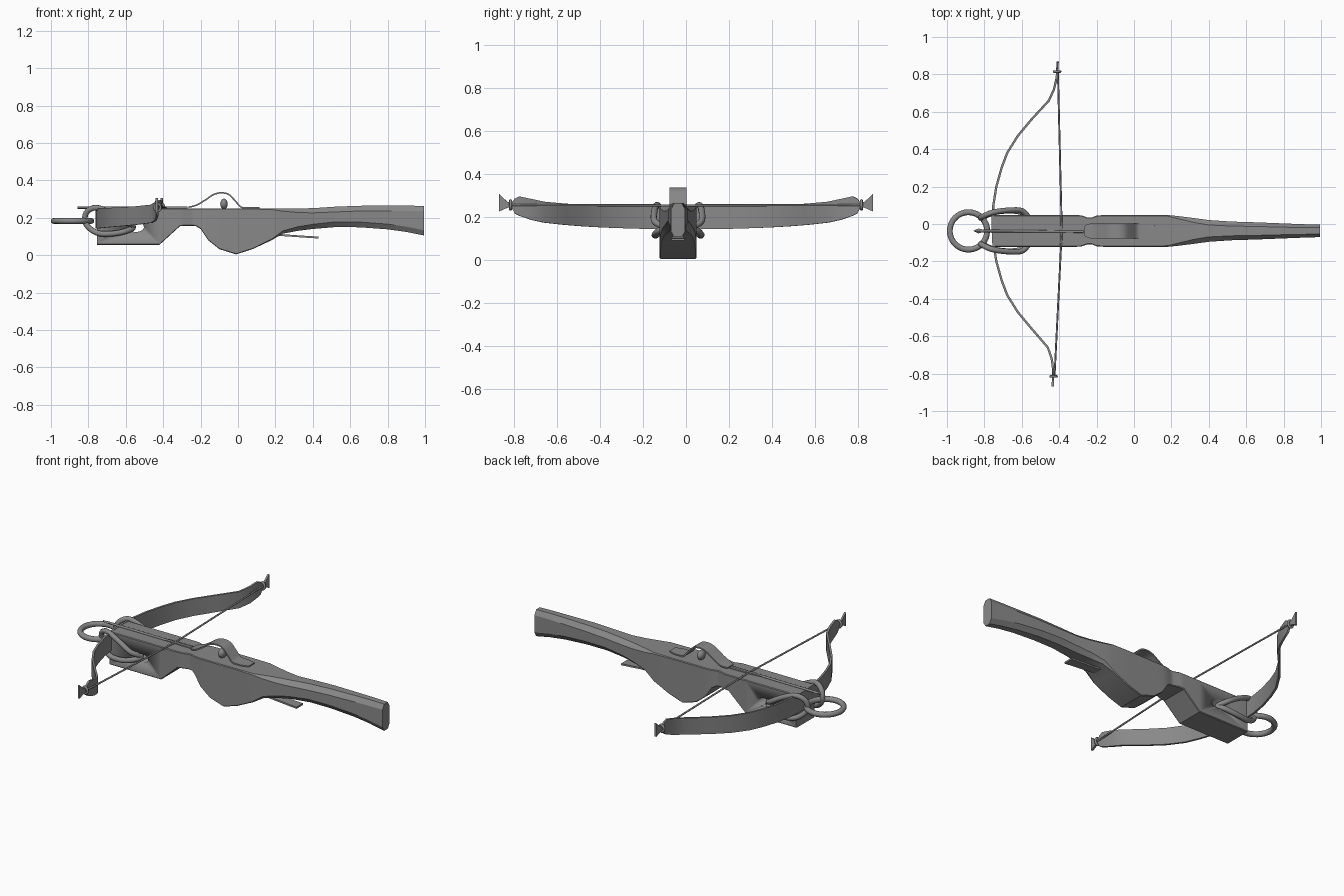
import bpy, bmesh, math
from mathutils import Vector

if "Cube" in bpy.data.objects:
    bpy.data.objects.remove(bpy.data.objects["Cube"])

CY = -0.037  # centre line of the stock
steel = bpy.data.materials.new("mid_grey")
steel.diffuse_color = (0.25, 0.25, 0.25, 1)
steel.use_nodes = True
steel.node_tree.nodes["Principled BSDF"].inputs["Base Color"].default_value = steel.diffuse_color


def finish(name, bm, smooth=30):
    bmesh.ops.recalc_face_normals(bm, faces=bm.faces)
    me = bpy.data.meshes.new(name)
    bm.to_mesh(me)
    bm.free()
    ob = bpy.data.objects.new(name, me)
    bpy.context.collection.objects.link(ob)
    me.materials.append(steel)
    bpy.ops.object.select_all(action='DESELECT')
    ob.select_set(True)
    bpy.context.view_layer.objects.active = ob
    bpy.ops.object.shade_smooth_by_angle(angle=math.radians(smooth))
    return ob


def loft(name, sections, smooth=30, closed=False):
    """Skin a list of equal-length point rings and cap the ends."""
    bm = bmesh.new()
    rings = [[bm.verts.new(p) for p in s] for s in sections]
    n = len(rings[0])
    pairs = list(zip(rings, rings[1:]))
    if closed:
        pairs.append((rings[-1], rings[0]))
    for a, b in pairs:
        for i in range(n):
            j = (i + 1) % n
            bm.faces.new((a[i], a[j], b[j], b[i]))
    if not closed:
        bm.faces.new(rings[0])
        bm.faces.new(rings[-1])
    return finish(name, bm, smooth)


def spline(pts, closed=False, sub=6):
    """Catmull-Rom resampling through the given points."""
    P = [Vector(p) for p in pts]
    n = len(P)
    out = []
    for i in range(n if closed else n - 1):
        idx = [i - 1, i, i + 1, i + 2]
        a, b, c, d = [P[k % n] if closed else P[max(0, min(n - 1, k))] for k in idx]
        for s in range(sub):
            t = s / sub
            out.append(0.5 * (2 * b + (c - a) * t + (2 * a - 5 * b + 4 * c - d) * t * t
                              + (3 * b - a - 3 * c + d) * t ** 3))
    if not closed:
        out.append(P[-1])
    return out


def tube(name, pts, r, closed=False, sides=10):
    rings = []
    n = len(pts)
    side = None
    for i, p in enumerate(pts):
        a = pts[(i - 1) % n] if closed or i else p
        b = pts[(i + 1) % n] if closed or i < n - 1 else p
        t = (b - a).normalized()
        if side is None:
            side = t.orthogonal()
        side = (side - t * side.dot(t)).normalized()
        up = t.cross(side)
        rings.append([p + r * (side * math.cos(k * math.tau / sides) + up * math.sin(k * math.tau / sides))
                      for k in range(sides)])
    return loft(name, rings, 60, closed)


# Stock: x, top z, bottom z, half width, chamfer width, chamfer height
stations = [
    (-0.755, .25, .055, .085, .004, .004), (-0.42, .25, .055, .085, .004, .004),
    (-0.31, .25, .155, .085, .004, .004), (-0.28, .25, .157, .083, .004, .004),
    (-0.25, .25, .157, .072, .004, .004), (-0.225, .25, .155, .072, .004, .004),
    (-0.20, .25, .140, .082, .004, .004), (-0.16, .25, .080, .085, .004, .004),
    (-0.10, .25, .032, .085, .004, .004), (-0.01, .25, .004, .085, .004, .004),
    (0.08, .25, .033, .085, .004, .004), (0.18, .25, .080, .085, .006, .006),
    (0.24, .25, .115, .079, .015, .015), (0.32, .25, .130, .069, .024, .022),
    (0.40, .251, .140, .058, .026, .025), (0.52, .259, .150, .050, .024, .028),
    (0.65, .264, .149, .046, .022, .028), (0.80, .265, .138, .040, .020, .028),
    (0.90, .265, .124, .036, .018, .028), (0.995, .263, .105, .033, .016, .028)]
rings = []
for x, t, b, w, c, h in stations:
    yz = [(w, b + h), (w, t - h), (w - c, t), (c - w, t), (-w, t - h), (-w, b + h), (c - w, b), (w - c, b)]
    rings.append([(x, CY + y, z) for y, z in yz])
stock = loft("stock", rings)

# Oval lashing hole through the fore end
hole = [[(-.545 + .042 * math.cos(a), y, .15 + .026 * math.sin(a))
         for a in [k * math.tau / 20 for k in range(20)]] for y in (-.25, .2)]
cutter = loft("hole_cutter", hole)
cutter.hide_render = True
cutter.hide_set(True)
cut = stock.modifiers.new("lashing_hole", 'BOOLEAN')
cut.object = cutter
cut.operation = 'DIFFERENCE'
cut.solver = 'EXACT'

# Bow limbs: y, x, bottom z, top z (one half, mirrored across y)
half = [(0, -.757, .143, .252), (.10, -.752, .143, .252), (.20, -.736, .144, .252),
        (.30, -.708, .147, .252), (.38, -.678, .150, .253), (.47, -.622, .155, .256),
        (.56, -.547, .162, .261), (.66, -.455, .173, .270), (.72, -.428, .186, .283),
        (.775, -.415, .205, .295), (.795, -.412, .215, .285), (.81, -.411, .242, .268),
        (.83, -.410, .242, .270), (.868, -.408, .225, .305)]
full = [(-y, x - .025 * max(0, y - .6) / .25, b, t) for y, x, b, t in half[:0:-1]] + half
limbs = []
for i, (y, x, b, t) in enumerate(full):
    p, q = full[max(0, i - 1)], full[min(len(full) - 1, i + 1)]
    n = Vector((q[0] - p[0], -(q[1] - p[1]))).normalized() * .006  # (x, y) normal
    limbs.append([(x + n.x, y + n.y, b), (x + n.x, y + n.y, t),
                  (x - n.x, y - n.y, t), (x - n.x, y - n.y, b)])
loft("bow_limbs", limbs, 35)

# Bowstring with a wrapped knot at each tip
tube("bowstring", [Vector(p) for p in ((-.407, .815, .255), (-.386, CY, .253), (-.425, -.815, .255))], .005, sides=8)
for s, x in ((1, -.411), (-1, -.43)):
    knot = [Vector((x + .016 * math.cos(k * math.tau / 12), s * .815, .255 + .02 * math.sin(k * math.tau / 12)))
            for k in range(12)]
    tube("string_knot", knot, .007, True, 8)

# Front stirrup ring
tube("stirrup_ring", [Vector((-.885 + .1 * math.cos(k * math.tau / 32), CY + .1 * math.sin(k * math.tau / 32), .183))
                      for k in range(32)], .016, True)

# Lashing loops tying limbs and ring to the stock
for s in (1, -1):
    loop = [(-.56, .065, .150), (-.60, .108, .178), (-.68, .110, .225), (-.76, .098, .254),
            (-.812, .075, .225), (-.812, .070, .165), (-.75, .098, .118), (-.66, .108, .116), (-.59, .095, .132)]
    tube("lashing_loop", spline([(x, CY + s * y, z) for x, y, z in loop], True, 5), .015, True)

# Arched spring clip
arch = spline([(-.265, 0, .256), (-.22, 0, .268), (-.17, 0, .298), (-.13, 0, .324), (-.09, 0, .333),
               (-.05, 0, .325), (-.015, 0, .290), (.015, 0, .258), (.05, 0, .253), (.115, 0, .253)], sub=4)
strip = []
for i, p in enumerate(arch):
    t = (arch[min(i + 1, len(arch) - 1)] - arch[max(i - 1, 0)]).normalized()
    n = Vector((-t.z, 0, t.x)) * .004
    d = min(i, len(arch) - 1 - i)
    w = .040 if d > 2 else .026 + .005 * d
    strip.append([p + n + Vector((0, CY + w, 0)), p + n + Vector((0, CY - w, 0)),
                  p - n + Vector((0, CY - w, 0)), p - n + Vector((0, CY + w, 0))])
loft("spring_clip", strip, 40)

# String catch beneath the clip
bm = bmesh.new()
bmesh.ops.create_uvsphere(bm, u_segments=16, v_segments=10, radius=1)
for v in bm.verts:
    v.co = (-.075 + .020 * v.co.x, CY + .03 * v.co.y, .274 + .028 * v.co.z)
finish("string_catch", bm, 60)

# Bolt: shaft, flat arrowhead and tail vanes
tube("bolt_shaft", [Vector((-.82, CY, .253)), Vector((-.27, CY - .004, .253))], .007, sides=8)
loft("bolt_head", [[(x, CY + w, .253), (x, CY, .259), (x, CY - w, .253), (x, CY, .247)]
                   for x, w in ((-.858, .001), (-.832, .013), (-.80, .006))])
loft("bolt_vanes", [[(x, CY + w, .255), (x, CY - w, .255), (x, CY - w, .252), (x, CY + w, .252)]
                    for x, w in ((-.47, .006), (-.41, .014), (-.27, .016))])

# Trigger lever under the stock
loft("trigger_lever", [[(x, CY + w, z + .005), (x, CY - w, z + .005), (x, CY - w, z - .005), (x, CY + w, z - .005)]
                       for x, w, z in ((.17, .024, .112), (.25, .026, .106), (.35, .028, .099), (.43, .030, .094))])
